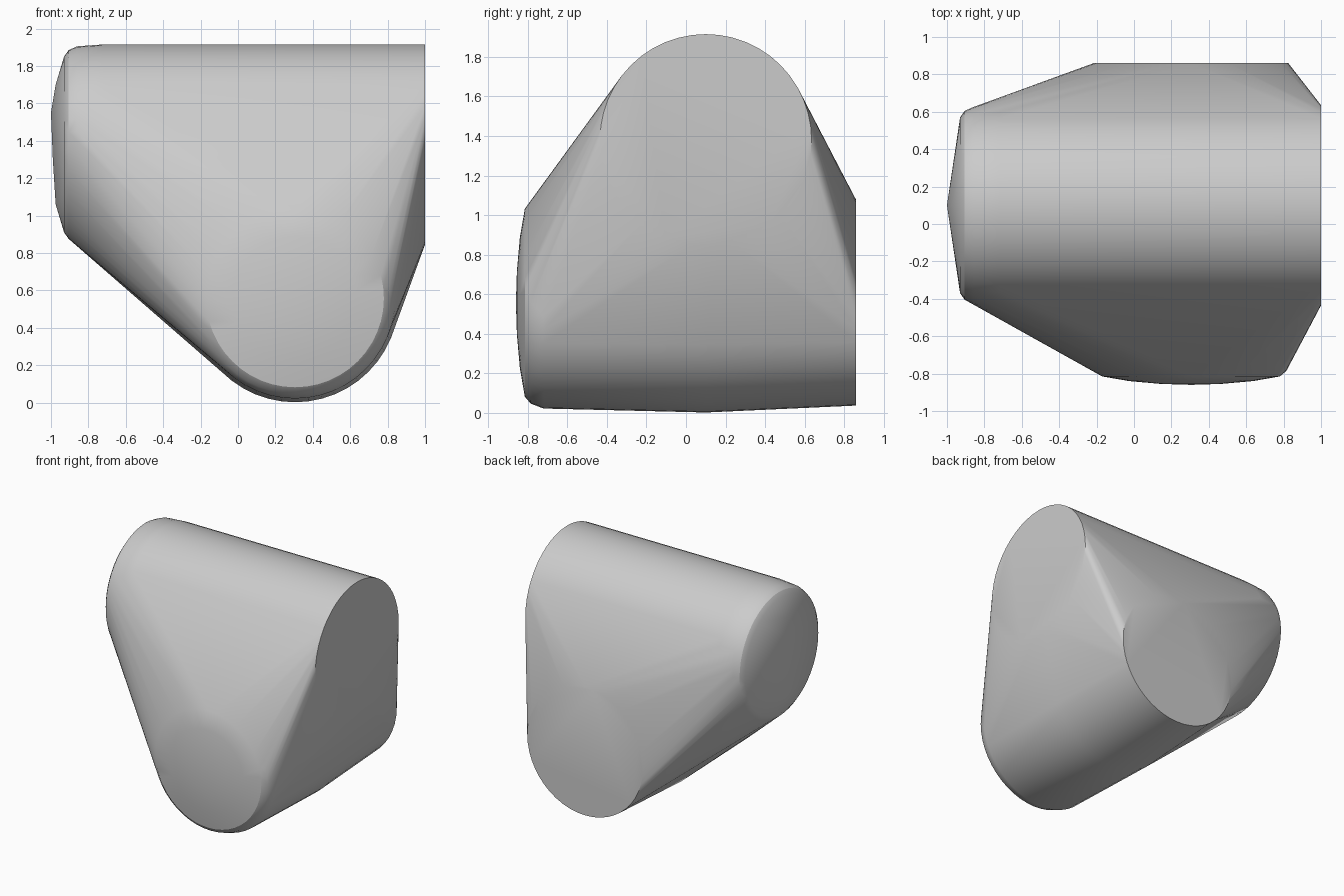
import bpy, bmesh, math
from mathutils import Vector

cube = bpy.data.objects.get("Cube")
if cube:
    bpy.data.objects.remove(cube)

SEGMENTS = 48
bm = bmesh.new()


def ring(axis, along, radius, u, z):
    """Add a circle of points around the x or y axis."""
    for i in range(SEGMENTS):
        a = 2 * math.pi * i / SEGMENTS
        side, height = u + radius * math.cos(a), z + radius * math.sin(a)
        bm.verts.new((along, side, height) if axis == "x" else (side, along, height))


# Upper barrel across the width: flat end at +x, rounded rim at -x
for x, r in [(1, 0.535), (-0.72, 0.535), (-0.86, 0.525), (-0.905, 0.505), (-0.93, 0.47)]:
    ring("x", x, r, 0.1, 1.38)

# Low ridge closing the -x end
for x, z in [(-0.975, 1.06), (-0.99, 1.3), (-1, 1.55), (-0.975, 1.7)]:
    bm.verts.new((x, 0.1, z))

# Lower barrel from front to back: flat back, widest in the middle
for y, r in [(0.86, 0.52), (0.1, 0.555), (-0.72, 0.535), (-0.785, 0.51), (-0.815, 0.475)]:
    ring("y", y, r, 0.305, 0.557)

# Shallow dome on the front end
for y, r in [(-0.84, 0.33), (-0.855, 0.16)]:
    ring("y", y, r, 0.305, 0.557)
bm.verts.new((0.305, -0.86, 0.557))

# Stretch one skin around both barrels
hull = bmesh.ops.convex_hull(bm, input=bm.verts[:])
loose = {g for g in hull["geom_interior"] + hull["geom_unused"]
         if isinstance(g, bmesh.types.BMVert)}
bmesh.ops.delete(bm, geom=list(loose), context="VERTS")
bmesh.ops.dissolve_limit(bm, angle_limit=math.radians(0.2), verts=bm.verts[:], edges=bm.edges[:])
bmesh.ops.recalc_face_normals(bm, faces=bm.faces[:])

mesh = bpy.data.meshes.new("crossed_barrel_body")
bm.to_mesh(mesh)
bm.free()
body = bpy.data.objects.new("crossed_barrel_body", mesh)
bpy.context.collection.objects.link(body)

# Plain grey surface
grey = bpy.data.materials.new("plain_grey")
grey.use_nodes = True
colour = (0.6, 0.6, 0.6, 1)
grey.diffuse_color = colour
grey.node_tree.nodes["Principled BSDF"].inputs["Base Color"].default_value = colour
mesh.materials.append(grey)

bpy.context.view_layer.objects.active = body
body.select_set(True)
bpy.ops.object.shade_smooth_by_angle(angle=math.radians(30))
